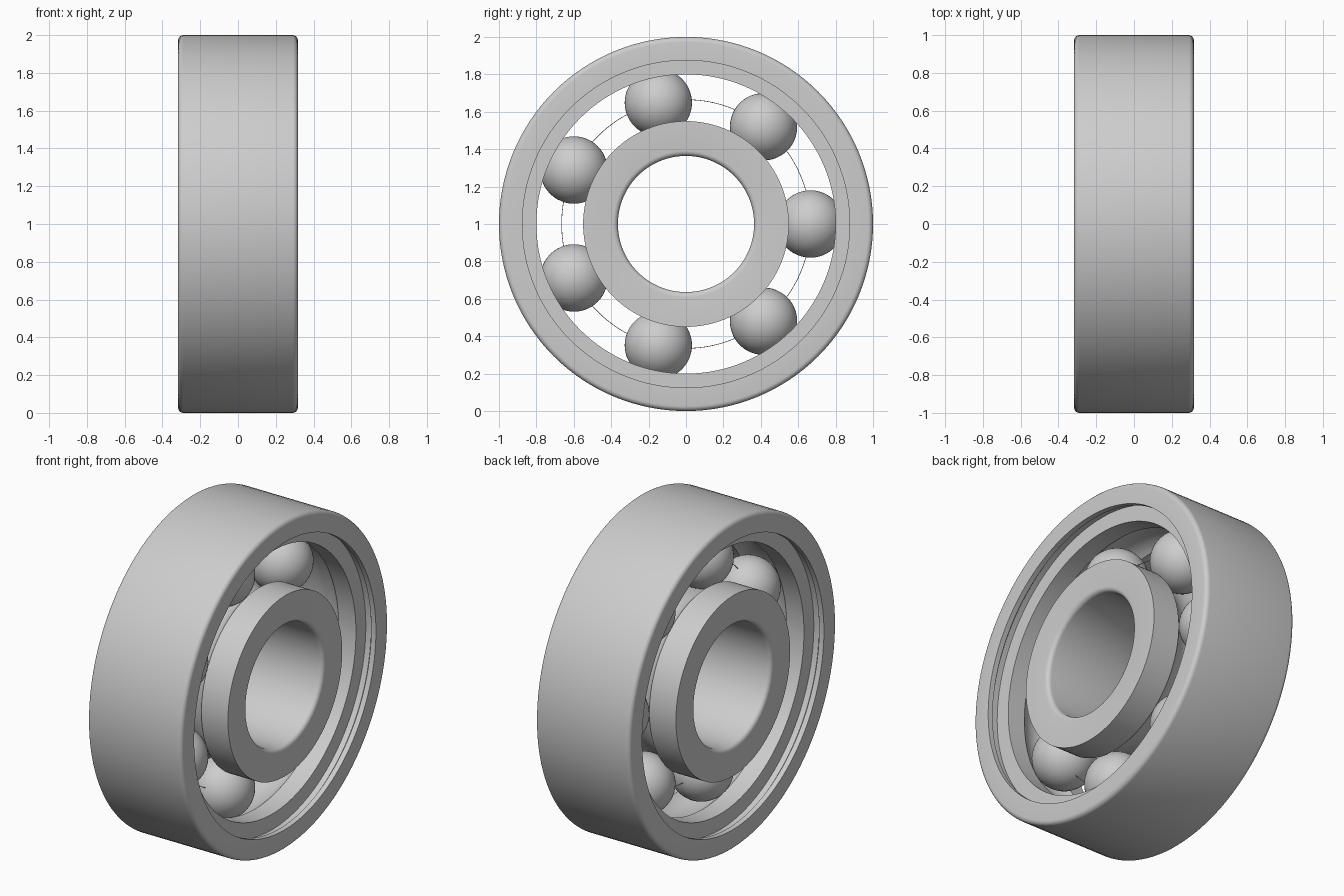
import bpy, bmesh, math

cube = bpy.data.objects.get("Cube")
if cube:
    bpy.data.objects.remove(cube, do_unlink=True)

HALF = 0.317       # half width of the bearing
PITCH = 0.665      # radius of the circle of ball centres
BALL = 0.18        # ball radius
FILLET = 0.027
CENTRE = (0, 0, 1)

steel = bpy.data.materials.new("light_grey_steel")
steel.use_nodes = True
steel.diffuse_color = (0.61, 0.61, 0.61, 1)
steel.node_tree.nodes["Principled BSDF"].inputs["Base Color"].default_value = (0.61, 0.61, 0.61, 1)


def arc(cx, cr, radius, start, end, steps):
    """Points (x, r) on an arc, angles in degrees."""
    angles = [math.radians(start + (end - start) * i / steps) for i in range(steps + 1)]
    return [(cx + radius * math.cos(a), cr + radius * math.sin(a)) for a in angles]


def finish(bm, name):
    bmesh.ops.recalc_face_normals(bm, faces=bm.faces)
    mesh = bpy.data.meshes.new(name)
    bm.to_mesh(mesh)
    bm.free()
    mesh.materials.append(steel)
    obj = bpy.data.objects.new(name, mesh)
    obj.location = CENTRE
    bpy.context.collection.objects.link(obj)
    bpy.ops.object.select_all(action='DESELECT')
    obj.select_set(True)
    bpy.context.view_layer.objects.active = obj
    bpy.ops.object.shade_smooth_by_angle(angle=math.radians(30))
    return obj


def revolve(name, profile, segments=128):
    """Turn a closed (x, r) profile around the x axis."""
    bm = bmesh.new()
    rings = []
    for i in range(segments):
        a = 2 * math.pi * i / segments
        rings.append([bm.verts.new((x, r * math.cos(a), r * math.sin(a))) for x, r in profile])
    n = len(profile)
    for i in range(segments):
        p, q = rings[i], rings[(i + 1) % segments]
        for j in range(n):
            k = (j + 1) % n
            bm.faces.new((p[j], p[k], q[k], q[j]))
    return finish(bm, name)


def mirrored(half):
    """Close a profile given for +x by adding its -x side."""
    return half + [(-x, r) for x, r in reversed(half) if x > 1e-5]


# Outer ring: ball groove, land, shield recess with small lip, rounded rim
groove = math.degrees(math.asin((0.80 - PITCH) / BALL))
outer = arc(0, PITCH, BALL, 90, groove, 8)
outer += [(0.235, 0.80), (0.235, 0.895), (0.27, 0.895), (0.285, 0.875), (HALF, 0.875)]
outer += arc(HALF - FILLET, 1 - FILLET, FILLET, 0, 90, 5)
revolve("outer_ring", mirrored(outer))

# Inner ring: ball groove, shoulder, flat face, rounded bore
groove = math.degrees(math.asin((0.55 - PITCH) / BALL))
inner = arc(0, PITCH, BALL, -90, groove, 8)
inner += [(HALF, 0.55)]
inner += arc(HALF - FILLET, 0.364 + FILLET, FILLET, 0, -90, 5)
revolve("inner_ring", mirrored(inner))

# Thin wire through the balls
revolve("ball_wire", arc(0, PITCH, 0.002, 0, 300, 5))

# Seven balls evenly spaced on the pitch circle
for i in range(7):
    a = 2 * math.pi * i / 7
    bm = bmesh.new()
    bmesh.ops.create_uvsphere(bm, u_segments=48, v_segments=24, radius=BALL)
    bmesh.ops.translate(bm, verts=bm.verts, vec=(0, PITCH * math.cos(a), PITCH * math.sin(a)))
    finish(bm, f"ball_{i + 1}")
